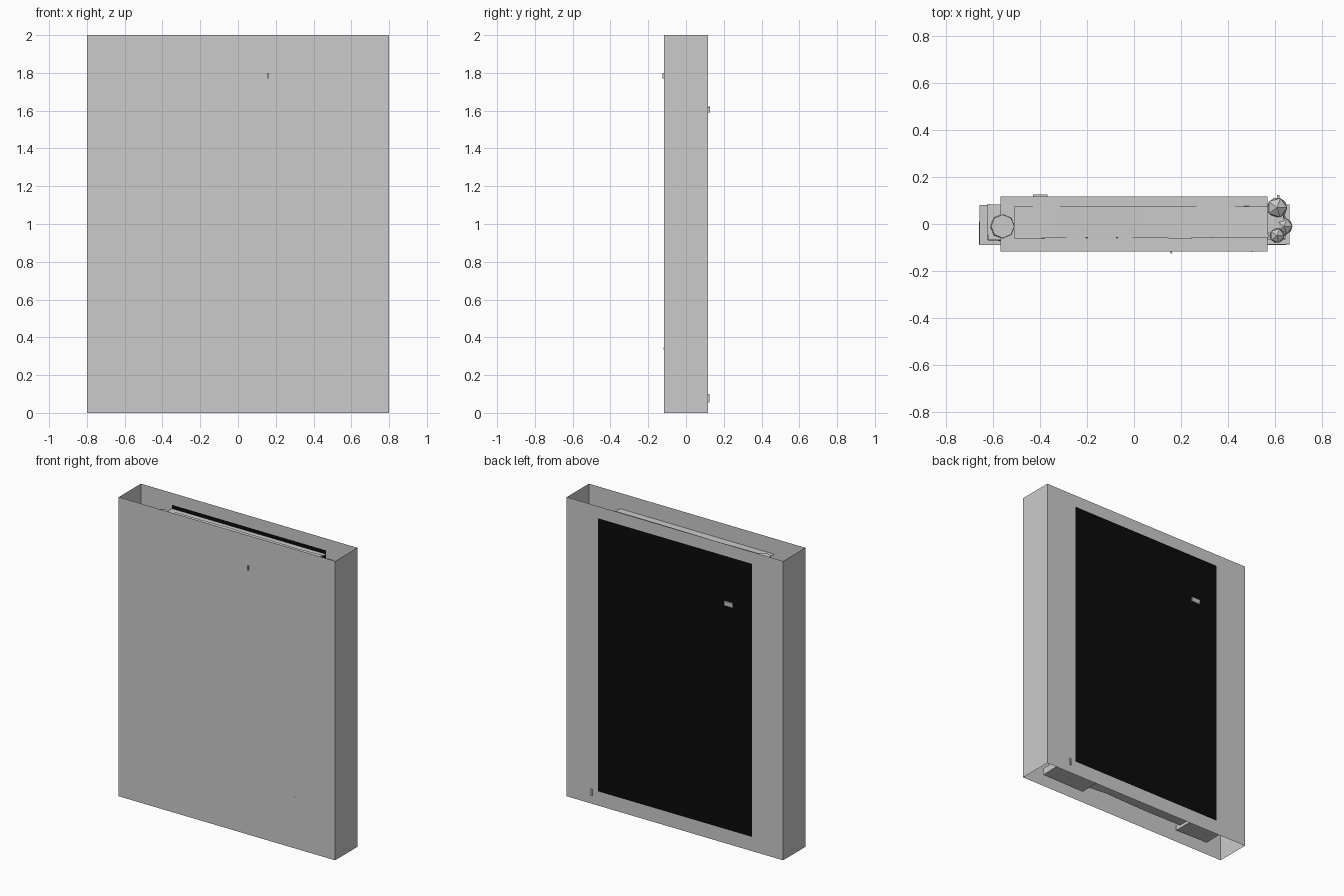
import bpy, bmesh, math, random
from mathutils import Matrix, Vector

if "Cube" in bpy.data.objects:
    bpy.data.objects.remove(bpy.data.objects["Cube"])

random.seed(4)


def material(name, c):
    m = bpy.data.materials.new(name)
    m.diffuse_color = (c, c, c, 1)
    m.use_nodes = True
    m.node_tree.nodes["Principled BSDF"].inputs["Base Color"].default_value = m.diffuse_color
    return m


grey = material("stone grey", 0.6)
black = material("opening black", 0.003)


def add_object(name, bm, mats=(grey,)):
    mesh = bpy.data.meshes.new(name)
    bm.to_mesh(mesh)
    bm.free()
    for m in mats:
        mesh.materials.append(m)
    ob = bpy.data.objects.new(name, mesh)
    bpy.context.collection.objects.link(ob)
    return ob


def block(name, lo, hi, rough=0.0, cuts=0):
    """Axis-aligned block, optionally hewn by cutting and jittering."""
    bm = bmesh.new()
    lo, hi = Vector(lo), Vector(hi)
    bmesh.ops.create_cube(bm, size=1)
    for v in bm.verts:
        v.co = Vector([(lo[i] + hi[i]) / 2 + v.co[i] * (hi[i] - lo[i]) for i in range(3)])
    if cuts:
        axis = max(range(3), key=lambda i: hi[i] - lo[i])
        for k in range(1, cuts + 1):
            p = lo.copy()
            p[axis] += (hi[axis] - lo[axis]) * k / (cuts + 1)
            n = Vector((0, 0, 0))
            n[axis] = 1
            bmesh.ops.bisect_plane(bm, geom=bm.verts[:] + bm.edges[:] + bm.faces[:],
                                   plane_co=p, plane_no=n)
    for v in bm.verts:
        v.co += Vector([random.uniform(-rough, rough) for _ in range(3)])
    return add_object(name, bm)


W, D, H = 0.8, 0.117, 2.0

# Wall shell: open at top and bottom, black opening in the back face
bm = bmesh.new()


def quad(*pts, mat=0):
    bm.faces.new([bm.verts.new(p) for p in pts]).material_index = mat


quad((-W, -D, 0), (W, -D, 0), (W, -D, H), (-W, -D, H))
for s in (-1, 1):
    quad((s * W, -s * D, 0), (s * W, s * D, 0), (s * W, s * D, H), (s * W, -s * D, H))
xs, zs = (-W, -0.57, 0.57, W), (0, 0.095, 1.92, H)
for i in range(3):
    for j in range(3):
        quad((xs[i + 1], D, zs[j]), (xs[i], D, zs[j]), (xs[i], D, zs[j + 1]),
             (xs[i + 1], D, zs[j + 1]), mat=int(i == 1 and j == 1))
bmesh.ops.remove_doubles(bm, verts=bm.verts, dist=0.0001)
add_object("wall_shell", bm, (grey, black))

# Ceiling of the opening, from wall to wall
bm = bmesh.new()
quad((-0.57, -D, 1.895), (0.57, -D, 1.895), (0.57, D, 1.895), (-0.57, D, 1.895))
add_object("opening_ceiling", bm)

# Hewn frame hidden inside the wall
block("lintel", (-0.51, -0.06, 1.80), (0.57, 0.075, 1.903), 0.003, 5)
block("sill", (-0.5, -0.06, 0.08), (0.52, 0.075, 0.16), 0.008, 5)
block("left_post", (-0.62, -0.07, 0.09), (-0.52, 0.08, 1.85), 0.005, 6)
block("right_post", (0.55, -0.06, 0.09), (0.64, 0.08, 1.85), 0.007, 6)
block("left_foot", (-0.66, -0.09, 0.06), (-0.42, 0.08, 0.1), 0.004)
block("right_foot", (0.34, -0.09, 0.06), (0.66, 0.08, 0.1), 0.004)

# Round log end on the left corner
bm = bmesh.new()
bmesh.ops.create_cone(bm, cap_ends=True, segments=8, radius1=0.055, radius2=0.05, depth=0.12,
                      matrix=Matrix.Translation((-0.56, -0.01, 1.86)))
add_object("left_log_end", bm)

# Broken stones on the right corner
for k, (x, y, z, r) in enumerate(((0.61, 0.07, 1.85, 0.048), (0.64, -0.01, 1.83, 0.04),
                                  (0.61, -0.05, 1.86, 0.035))):
    bm = bmesh.new()
    bmesh.ops.create_icosphere(bm, subdivisions=1, radius=r,
                               matrix=Matrix.Translation((x, y, z)))
    add_object(f"right_stone_{k + 1}", bm)

# Small chips poking through the wall faces
block("back_chip_high", (-0.43, 0.09, 1.59), (-0.37, 0.125, 1.62), 0.002)
block("back_chip_low", (0.61, 0.09, 0.055), (0.62, 0.124, 0.1))
block("front_chip_high", (0.155, -0.125, 1.77), (0.163, -0.1, 1.8))
block("front_chip_low", (0.5, -0.12, 0.335), (0.505, -0.1, 0.345))
